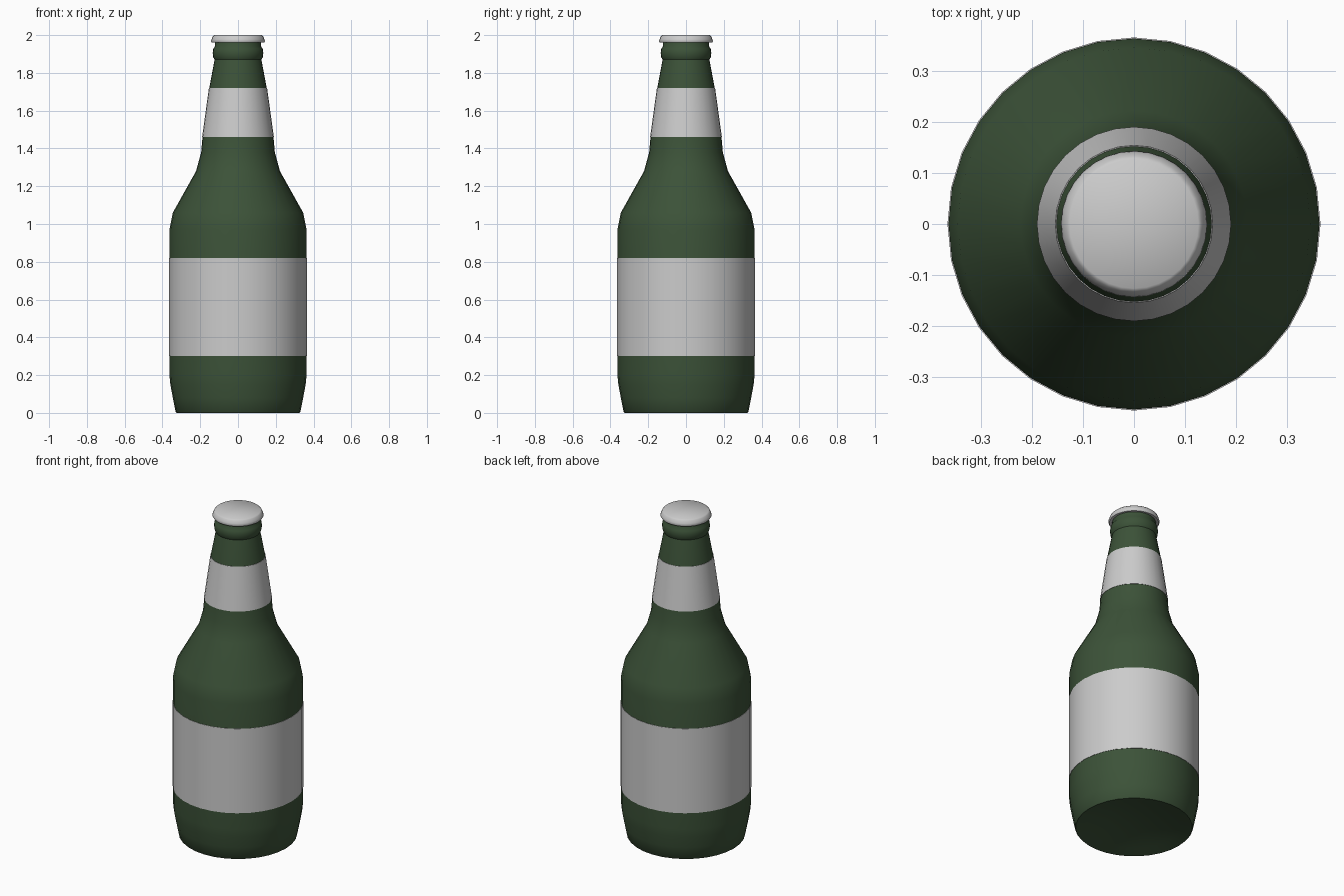
import bpy, bmesh, math

if "Cube" in bpy.data.objects:
    bpy.data.objects.remove(bpy.data.objects["Cube"])

SIDES = 32
green = bpy.data.materials.new("green_glass")
green.diffuse_color = (0.045, 0.085, 0.04, 1)
green.use_nodes = True
green.node_tree.nodes["Principled BSDF"].inputs["Base Color"].default_value = green.diffuse_color


def lathe(name, profile, mat=None, angle=40):
    """Spin an (r, z) profile around the z axis."""
    bm = bmesh.new()
    vs = [bm.verts.new((r, 0, z)) for r, z in profile]
    edges = [bm.edges.new(p) for p in zip(vs, vs[1:])]
    bmesh.ops.spin(bm, geom=vs + edges, cent=(0, 0, 0), axis=(0, 0, 1),
                   angle=math.tau, steps=SIDES, use_duplicate=False)
    bmesh.ops.remove_doubles(bm, verts=bm.verts, dist=1e-4)
    bmesh.ops.recalc_face_normals(bm, faces=bm.faces)
    me = bpy.data.meshes.new(name)
    bm.to_mesh(me)
    bm.free()
    ob = bpy.data.objects.new(name, me)
    bpy.context.collection.objects.link(ob)
    if mat:
        me.materials.append(mat)
    bpy.ops.object.select_all(action='DESELECT')
    ob.select_set(True)
    bpy.context.view_layer.objects.active = ob
    bpy.ops.object.shade_smooth_by_angle(angle=math.radians(angle))
    return ob


# Glass body: shallow dished base, straight wall, shoulder, tapered neck, lip ring
lathe("bottle_body", [
    (0, 0.05), (0.15, 0.04), (0.26, 0.015), (0.325, 0),
    (0.33, 0.005), (0.345, 0.08), (0.358, 0.15), (0.363, 0.2),
    (0.363, 0.97), (0.345, 1.06), (0.222, 1.28), (0.195, 1.38),
    (0.188, 1.46), (0.152, 1.72), (0.124, 1.87),
    (0.131, 1.882), (0.134, 1.905), (0.131, 1.928), (0.122, 1.94),
    (0.122, 1.975), (0, 1.975)], green)

# Paper labels wrapped just outside the glass
lathe("body_label", [(0.363, 0.3), (0.365, 0.3), (0.365, 0.82), (0.363, 0.82)])
lathe("neck_label", [(0.188, 1.46), (0.19, 1.46), (0.154, 1.72), (0.152, 1.72)])

# Crown cap with flared skirt
lathe("bottle_cap", [
    (0.122, 1.962), (0.138, 1.96), (0.143, 1.968), (0.14, 1.978),
    (0.133, 1.994), (0.126, 2.0), (0, 2.0)], angle=60)
